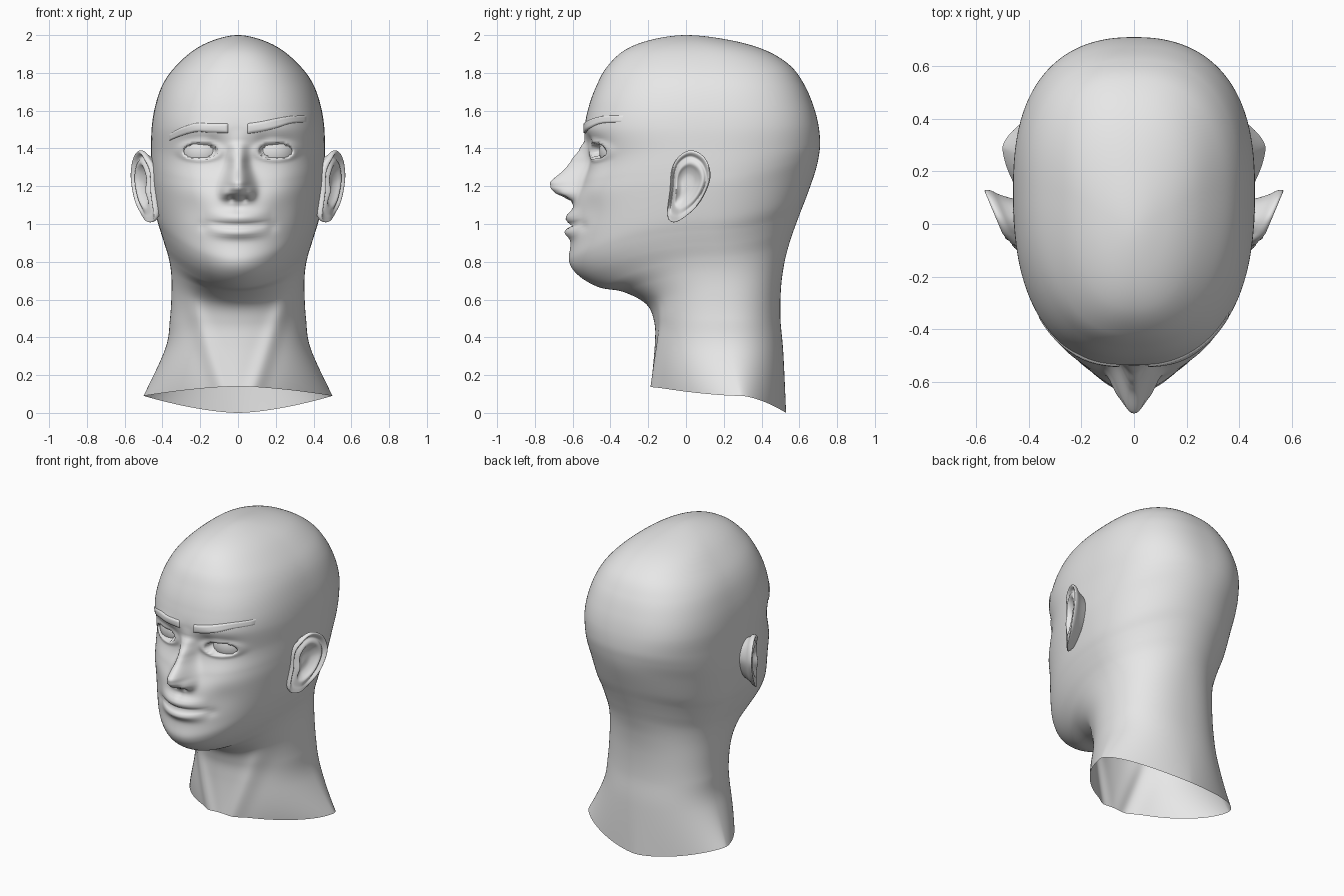
import bpy, bmesh, math
from mathutils import Vector
from mathutils.bvhtree import BVHTree

if "Cube" in bpy.data.objects:
    bpy.data.objects.remove(bpy.data.objects["Cube"])

grey = bpy.data.materials.new("plain_grey")
grey.diffuse_color = (0.8, 0.8, 0.8, 1)
grey.use_nodes = True
grey.node_tree.nodes["Principled BSDF"].inputs["Base Color"].default_value = grey.diffuse_color


def finish(bm, name):
    bmesh.ops.remove_doubles(bm, verts=bm.verts[:], dist=0.00005)
    bmesh.ops.recalc_face_normals(bm, faces=bm.faces[:])
    for f in bm.faces:
        f.smooth = True
    me = bpy.data.meshes.new(name)
    bm.to_mesh(me)
    me.materials.append(grey)
    ob = bpy.data.objects.new(name, me)
    bpy.context.collection.objects.link(ob)
    return ob


def grid(rows, closed):
    """Quads between successive rows of points."""
    bm = bmesh.new()
    vs = [[bm.verts.new(p) for p in r] for r in rows]
    n = len(rows[0])
    for a, b in zip(vs, vs[1:]):
        for j in range(n if closed else n - 1):
            k = (j + 1) % n
            bm.faces.new((a[j], a[k], b[k], b[j]))
    return bm


def catmull(p, t):
    return [0.5 * (2 * b + (c - a) * t + (2 * a - 5 * b + 4 * c - d) * t * t
                   + (3 * b - a - 3 * c + d) * t ** 3) for a, b, c, d in zip(*p)]


def curve(pts, steps, closed=False):
    """Smooth curve through points."""
    n = len(pts)
    if closed:
        return [catmull([pts[(i + k) % n] for k in (-1, 0, 1, 2)], s / steps)
                for i in range(n) for s in range(steps)]
    q = [pts[0]] + list(pts) + [pts[-1]]
    out = [catmull(q[i:i + 4], s / steps) for i in range(n - 1) for s in range(steps)]
    return out + [list(pts[-1])]


def smooth(e0, e1, x):
    t = min(1, max(0, (x - e0) / (e1 - e0)))
    return t * t * (3 - 2 * t)


def gauss(d, w):
    return math.exp(-(d / w) ** 2)


def lookup(table, z):
    for (z0, v0), (z1, v1) in zip(table, table[1:]):
        if z0 <= z <= z1:
            return v0 + (v1 - v0) * smooth(z0, z1, z) * 0.4 + (v1 - v0) * (z - z0) / (z1 - z0) * 0.6
    return 0


# Head loft rings: front y, z | side x, y, z | back y, z | roundness
RINGS = [
    (-.185, .14, .50, .29, .09, .53, .00, 1.6),
    (-.165, .36, .385, .23, .34, .515, .32, 2.1),
    (-.168, .48, .36, .21, .50, .50, .50, 2.2),
    (-.21, .575, .352, .19, .64, .503, .66, 2.2),
    (-.33, .64, .354, .17, .74, .52, .79, 2.1),
    (-.46, .665, .367, .15, .82, .545, .89, 2.0),
    (-.565, .725, .388, .13, .89, .575, .98, 2.0),
    (-.615, .80, .41, .12, .96, .605, 1.06, 2.0),
    (-.61, .90, .432, .12, 1.04, .64, 1.15, 2.05),
    (-.595, 1.1, .455, .12, 1.19, .685, 1.28, 2.1),
    (-.55, 1.22, .46, .12, 1.28, .705, 1.37, 2.25),
    (-.51, 1.34, .46, .12, 1.38, .71, 1.44, 2.4),
    (-.535, 1.5, .457, .13, 1.51, .70, 1.53, 2.5),
    (-.515, 1.62, .437, .13, 1.63, .673, 1.63, 2.5),
    (-.475, 1.73, .398, .13, 1.74, .625, 1.74, 2.45),
    (-.42, 1.83, .335, .12, 1.83, .55, 1.84, 2.4),
    (-.325, 1.92, .235, .10, 1.92, .42, 1.92, 2.3),
    (-.185, 1.975, .125, .04, 1.975, .235, 1.973, 2.1),
]
NOSE = [(1.09, 0), (1.12, .015), (1.14, .06), (1.165, .12), (1.19, .155), (1.22, .170),
        (1.3, .116), (1.34, .095), (1.4, .045), (1.44, .012), (1.5, 0)]
# Mirrored face bumps: x, z, width x, width z, height
BUMPS = [(.25, 1.21, .10, .09, .010), (.13, 1.42, .05, .045, -.018), (.24, 1.44, .07, .03, -.008),
         (.17, 1.51, .12, .03, .006), (.185, .99, .03, .025, -.008), (.068, 1.165, .028, .036, .035),
         (.035, 1.135, .014, .012, -.02), (.03, .79, .08, .06, .004), (.24, 1.08, .07, .09, -.008)]


def face_relief(x, z):
    """Forward push of the face surface at a point."""
    ax = abs(x)
    w = .046 + .02 * smooth(1.34, 1.2, z)
    h = lookup(NOSE, z) * math.exp(-(ax / w) ** 2.4)
    for bx, bz, wx, wz, d in BUMPS:
        h += d * gauss(ax - bx, wx) * gauss(z - bz, wz)
    # lips
    if ax < .18:
        t = 1 - (ax / .18) ** 2
        line = .992 + .010 * (ax / .18) ** 2
        h += .036 * t ** 1.6 * gauss(z - line - .042, .034) + .037 * t ** 1.6 * gauss(z - line + .036, .030)
        h -= .020 * t ** .8 * gauss(z - line, .009)
    h -= .006 * gauss(x, .02) * gauss(z - 1.08, .025)
    # eyelids and eye openings
    dz = z - 1.385
    e = math.sqrt(((ax - .2) / .088) ** 2 + (dz / (.041 if dz > 0 else .038)) ** 2)
    h += .010 * gauss(e - 1.2, .3)
    h -= .045 * smooth(1.04, .92, e)
    # neck muscles
    if z < .75:
        h += .018 * gauss(ax - .09 - .34 * (z - .14), .05) * smooth(.72, .5, z)
    return h


# Head and neck
pole = (0, 2, 0, 0, 2, 0, 2, 2)
last = RINGS[-1]
ghost = (-last[0], last[1], -last[2], -last[3], last[4], -last[5], last[6], last[7])
ctrl = [RINGS[0]] + RINGS + [pole, ghost]
STEPS, COLS = 13, 240
samples = [catmull(ctrl[i:i + 4], s / STEPS) for i in range(len(ctrl) - 3) for s in range(STEPS)]
samples.append(list(pole))
rows = []
for fy, fz, sx, sy, sz, by, bz, n in samples:
    row = []
    for j in range(COLS):
        u = 2 * math.pi * j / COLS - math.pi
        a = u - .45 * math.sin(u)              # denser columns over the face
        c, s = math.cos(a), math.sin(a)
        x = math.copysign(abs(s) ** (2 / n), s) * sx
        k = abs(c) ** (2 / n)
        ey, ez = (fy, fz) if c > 0 else (by, bz)
        y, z = sy + (ey - sy) * k, sz + (ez - sz) * c * c
        if c > 0 and z < 1.7:
            y -= face_relief(x, z) * smooth(.15, .45, c)
        row.append((x, y, z))
    rows.append(row)
head_bm = grid(rows, True)
finish(head_bm, "head_and_neck")
tree = BVHTree.FromBMesh(head_bm)

# Eyeballs
for side, label in ((1, "right"), (-1, "left")):
    bm = bmesh.new()
    bmesh.ops.create_uvsphere(bm, u_segments=48, v_segments=32, radius=.125)
    bmesh.ops.translate(bm, verts=bm.verts[:], vec=(.185 * side, -.334, 1.385))
    finish(bm, "eyeball_" + label)

# Ears: outline (y, z) swept through a radial section (scale, lift)
OUTLINE = [(.03, 1.39), (.10, 1.35), (.13, 1.26), (.10, 1.16), (.04, 1.075), (-.055, 1.01),
           (-.098, 1.045), (-.085, 1.18), (-.075, 1.29), (-.035, 1.36)]
SECTION = [(0, -.03), (.3, -.03), (.5, -.015), (.62, .002), (.72, .0), (.82, -.012),
           (.9, .003), (.96, .008), (1.0, -.002), (.97, -.020), (.85, -.045), (.7, -.1), (.6, -.15)]
for side, label in ((1, "right"), (-1, "left")):
    rows = []
    for i, (k, lift) in enumerate(curve(SECTION, 3)):
        row = []
        for py, pz in curve(OUTLINE, 8, True):
            y, z = py * k + .005 * (1 - k), 1.2 + (pz - 1.2) * k
            d = lift
            if i < 24:
                d = lift * smooth(1.03, 1.13, z)       # plain lobe
                d += .010 * gauss(y + .05, .025) * gauss(z - 1.17, .04)
            d -= .022 * smooth(-.03, -.09, y)          # front rim sinks into the cheek
            row.append((side * (.474 + .42 * (y + .08) + d), y, z))
        rows.append(row)
    finish(grid(rows, True), "ear_" + label)

# Eyebrows: thin plates draped on the brow, one raised
BROWS = {"right": [(.05, 1.505, .028), (.12, 1.515, .028), (.2, 1.533, .026), (.28, 1.552, .02), (.365, 1.557, .018)],
         "left": [(-.05, 1.507, .026), (-.15, 1.508, .025), (-.22, 1.511, .024), (-.3, 1.488, .022), (-.365, 1.457, .017)]}
for label, pts in BROWS.items():
    path = curve(pts, 8)
    rows = []
    for i, (x, z, w) in enumerate(path):
        row = []
        for v in (-1, -.85, -.4, 0, .4, .85, 1):
            p = Vector((x, -2, z + v * w))
            hit = tree.ray_cast(p, Vector((0, 1, 0)))[0]
            edge = abs(v) == 1 or i in (0, len(path) - 1)
            row.append((p.x, hit.y + (.003 if edge else -.008), p.z))
        rows.append(row)
    finish(grid(rows, False), "eyebrow_" + label)
